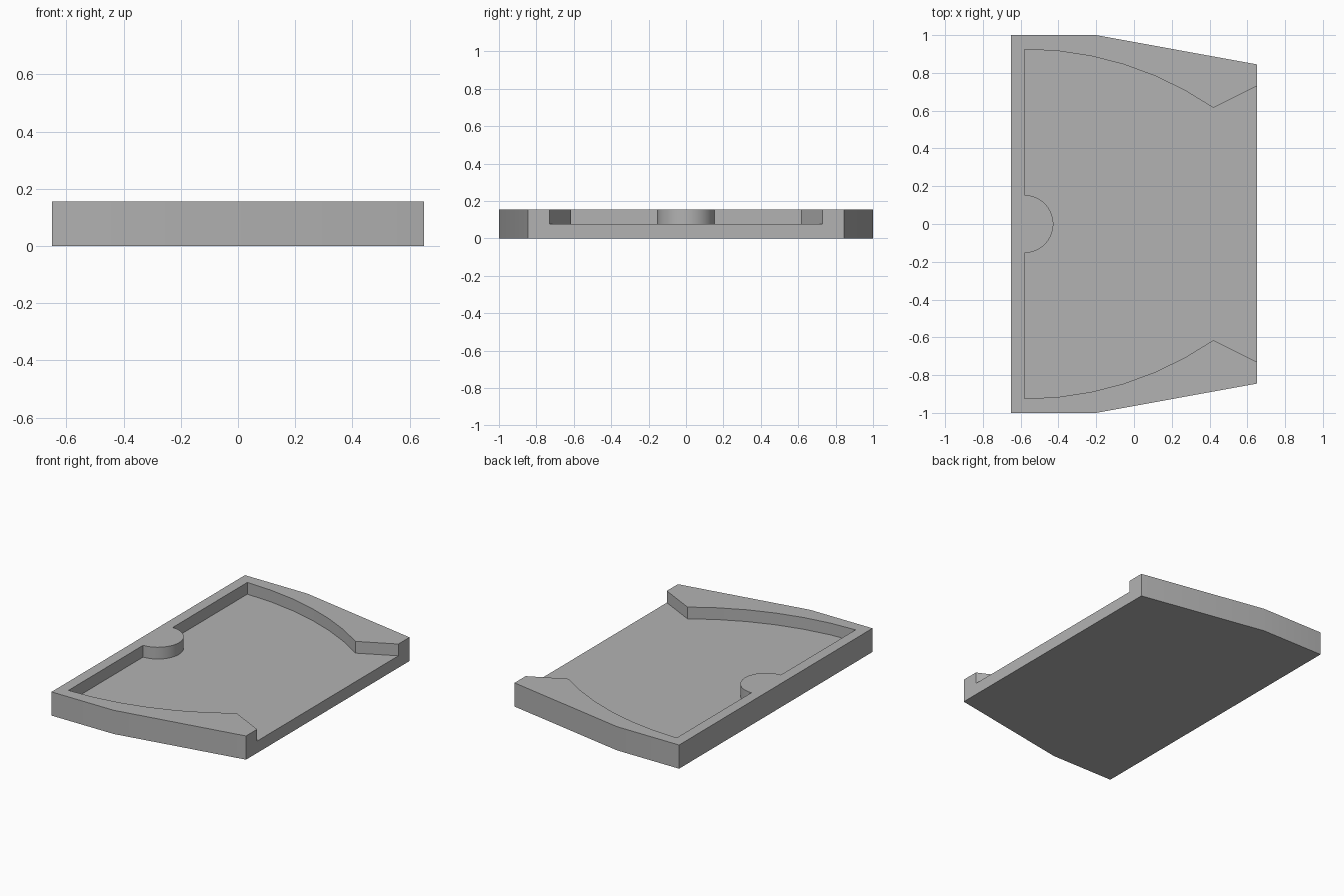
import bpy, bmesh, math

if "Cube" in bpy.data.objects:
    bpy.data.objects.remove(bpy.data.objects["Cube"], do_unlink=True)

HEIGHT, FLOOR = 0.155, 0.078
INNER_X = -0.58          # inner face of the left wall
BOSS_R = 0.153
ARC_R, ARC_TOP = 1.768, 0.925

grey = bpy.data.materials.new("plain grey")
grey.use_nodes = True
colour = (0.45, 0.45, 0.45, 1)
grey.diffuse_color = colour
grey.node_tree.nodes["Principled BSDF"].inputs["Base Color"].default_value = colour


def prism(name, outline, z0, z1):
    """Extrude a flat outline from z0 to z1."""
    bm = bmesh.new()
    face = bm.faces.new([bm.verts.new((x, y, z0)) for x, y in outline])
    top = bmesh.ops.extrude_face_region(bm, geom=[face])["geom"]
    verts = [v for v in top if isinstance(v, bmesh.types.BMVert)]
    bmesh.ops.translate(bm, verts=verts, vec=(0, 0, z1 - z0))
    bmesh.ops.recalc_face_normals(bm, faces=bm.faces)
    mesh = bpy.data.meshes.new(name)
    bm.to_mesh(mesh)
    bm.free()
    mesh.materials.append(grey)
    obj = bpy.data.objects.new(name, mesh)
    bpy.context.collection.objects.link(obj)
    return obj


def mirrored(half):
    """Close a half outline (y > 0) with its mirror image."""
    return half + [(x, -y) for x, y in reversed(half)]


# Solid slab with tapered ends
tray = prism("tray", mirrored([(-0.65, 1), (-0.2, 1), (0.65, 0.845)]), 0, HEIGHT)

# Pocket: half-round boss, curved side wall, flared mouth open to the right
boss = [(INNER_X + BOSS_R * math.cos(a), BOSS_R * math.sin(a))
        for a in (math.pi / 2 * (i + 0.5) / 12 for i in range(12))]
boss.append((INNER_X, BOSS_R))
sweep = math.asin(1 / ARC_R)
wall = [(INNER_X + ARC_R * math.sin(sweep * i / 6),
         ARC_TOP - ARC_R * (1 - math.cos(sweep * i / 6))) for i in range(7)]
mouth = [(0.75, 0.78)]
pocket = prism("pocket_cutter", mirrored(boss + wall + mouth), FLOOR, HEIGHT + 0.1)
pocket.hide_render = True

# Cut the pocket and drop the cutter
cut = tray.modifiers.new("pocket", "BOOLEAN")
cut.operation, cut.solver, cut.object = "DIFFERENCE", "EXACT", pocket
bpy.ops.object.select_all(action="DESELECT")
tray.select_set(True)
bpy.context.view_layer.objects.active = tray
bpy.ops.object.modifier_apply(modifier=cut.name)
bpy.data.objects.remove(pocket, do_unlink=True)
bpy.ops.object.shade_smooth_by_angle(angle=math.radians(30))
